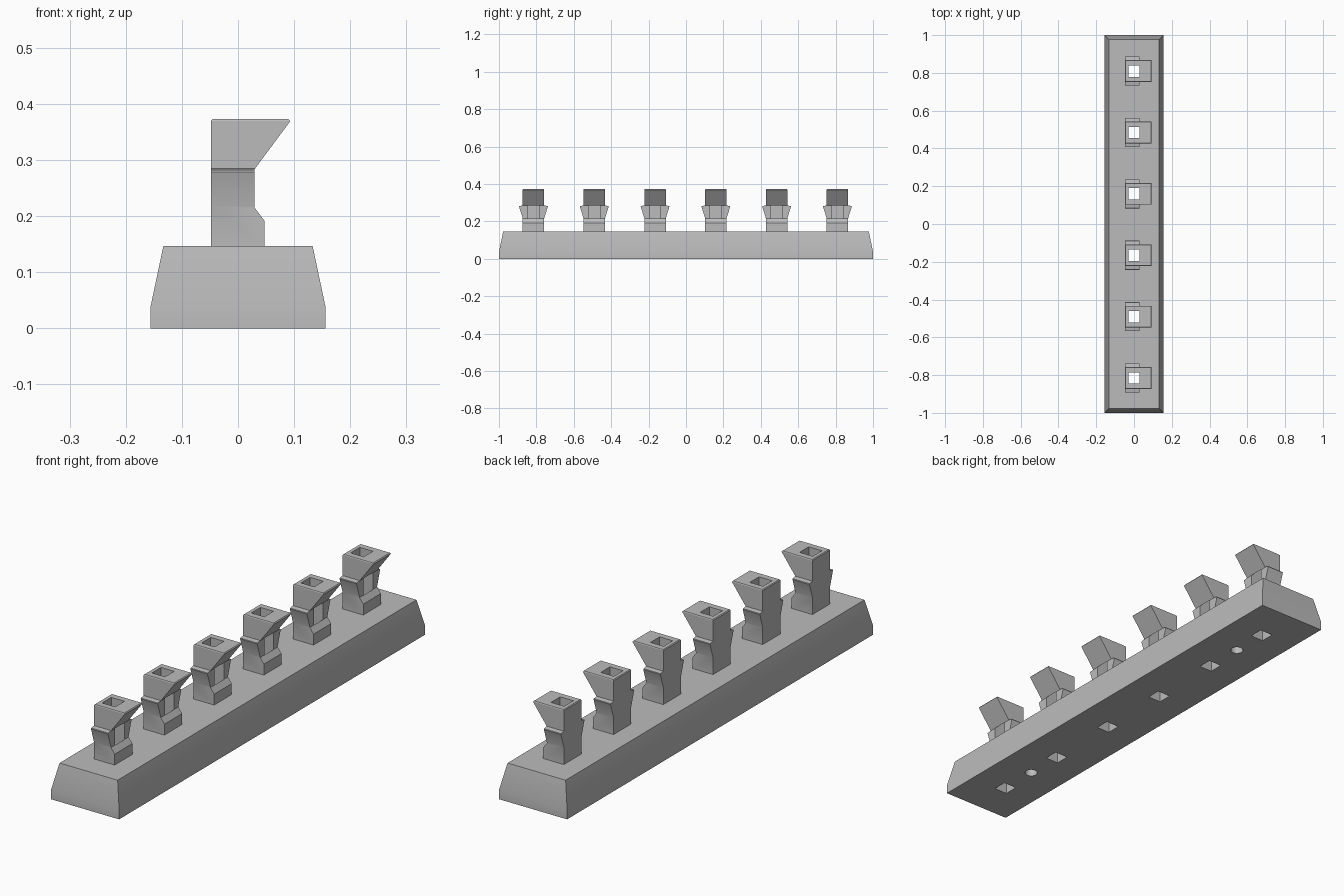
import bpy
import bmesh
import math

cube = bpy.data.objects.get("Cube")
if cube:
    bpy.data.objects.remove(cube, do_unlink=True)

PITCH, SHIFT, COUNT = 0.325, -0.003, 6
BASE_TOP = 0.147
HOLE = 0.06

grey = bpy.data.materials.new("grey_plastic")
colour = (0.5, 0.5, 0.5, 1)
grey.diffuse_color = colour
grey.use_nodes = True
grey.node_tree.nodes["Principled BSDF"].inputs["Base Color"].default_value = colour


def finish(name, bm):
    bmesh.ops.recalc_face_normals(bm, faces=bm.faces)
    mesh = bpy.data.meshes.new(name)
    bm.to_mesh(mesh)
    bm.free()
    mesh.materials.append(grey)
    obj = bpy.data.objects.new(name, mesh)
    bpy.context.collection.objects.link(obj)
    return obj


def prism(name, points, axis, half):
    """Extrude a profile, drawn against z, both ways along x or y."""
    bm = bmesh.new()
    if axis == "y":
        verts = [bm.verts.new((a, -half, z)) for a, z in points]
        step = (0, 2 * half, 0)
    else:
        verts = [bm.verts.new((-half, a, z)) for a, z in points]
        step = (2 * half, 0, 0)
    face = bm.faces.new(verts)
    made = bmesh.ops.extrude_face_region(bm, geom=[face])["geom"]
    moved = [g for g in made if isinstance(g, bmesh.types.BMVert)]
    bmesh.ops.translate(bm, verts=moved, vec=step)
    return finish(name, bm)


def square_cutter(y):
    h = HOLE / 2
    obj = prism("square_cutter", [(-h, -0.1), (h, -0.1), (h, 0.5), (-h, 0.5)], "y", h)
    obj.location.y = y
    return obj


def round_cutter(y, depth=0.1):
    bm = bmesh.new()
    bmesh.ops.create_cone(bm, cap_ends=True, segments=32, radius1=0.025,
                          radius2=0.025, depth=2 * depth)
    obj = finish("round_cutter", bm)
    obj.location.y = y
    return obj


def select(obj):
    bpy.ops.object.select_all(action="DESELECT")
    obj.select_set(True)
    bpy.context.view_layer.objects.active = obj


def cut(obj, tool, operation="DIFFERENCE"):
    select(obj)
    mod = obj.modifiers.new("cut", "BOOLEAN")
    mod.operation, mod.solver, mod.object = operation, "EXACT", tool
    bpy.ops.object.modifier_apply(modifier=mod.name)
    bpy.data.objects.remove(tool, do_unlink=True)


def soften(obj):
    select(obj)
    bpy.ops.object.shade_smooth_by_angle(angle=math.radians(30))


rows = [(i - (COUNT - 1) / 2) * PITCH + SHIFT for i in range(COUNT)]

# Base: short upright skirt, then sides leaning in to a flat top
bm = bmesh.new()
rings = []
for x, y, z in [(0.156, 1, 0), (0.156, 1, 0.038), (0.133, 0.977, BASE_TOP)]:
    rings.append([bm.verts.new((sx * x, sy * y, z))
                  for sx, sy in [(-1, -1), (1, -1), (1, 1), (-1, 1)]])
bm.faces.new(rings[0])
bm.faces.new(rings[-1])
for low, high in zip(rings, rings[1:]):
    for i in range(4):
        j = (i + 1) % 4
        bm.faces.new((low[i], low[j], high[j], high[i]))
base = finish("base", bm)

# Square through holes under each post, and two round blind holes
for y in rows:
    cut(base, square_cutter(y))
for y in (-0.652, 0.652):
    cut(base, round_cutter(y))
soften(base)

# Post: overhanging side outline crossed with the flared end outline
outline = [(-0.048, BASE_TOP), (0.047, BASE_TOP), (0.047, 0.192), (0.0298, 0.215),
           (0.0298, 0.284), (0.093, 0.369), (0.090, 0.373), (-0.045, 0.373),
           (-0.048, 0.370)]
post = prism("post_1", outline, "y", 0.2)
half = [(0.0575, 0.1), (0.0575, 0.217), (0.077, 0.279), (0.076, 0.282),
        (0.0575, 0.285), (0.0575, 0.370), (0.0555, 0.373), (0.0555, 0.4)]
flare = half + [(-y, z) for y, z in reversed(half)]
cut(post, prism("flare_cutter", flare, "x", 0.3), "INTERSECT")

# The square hole also opens the neck on its right side
cut(post, square_cutter(0))
soften(post)

# Row of identical posts
post.location.y = rows[0]
for i, y in enumerate(rows[1:], 2):
    twin = bpy.data.objects.new(f"post_{i}", post.data)
    twin.location.y = y
    bpy.context.collection.objects.link(twin)
